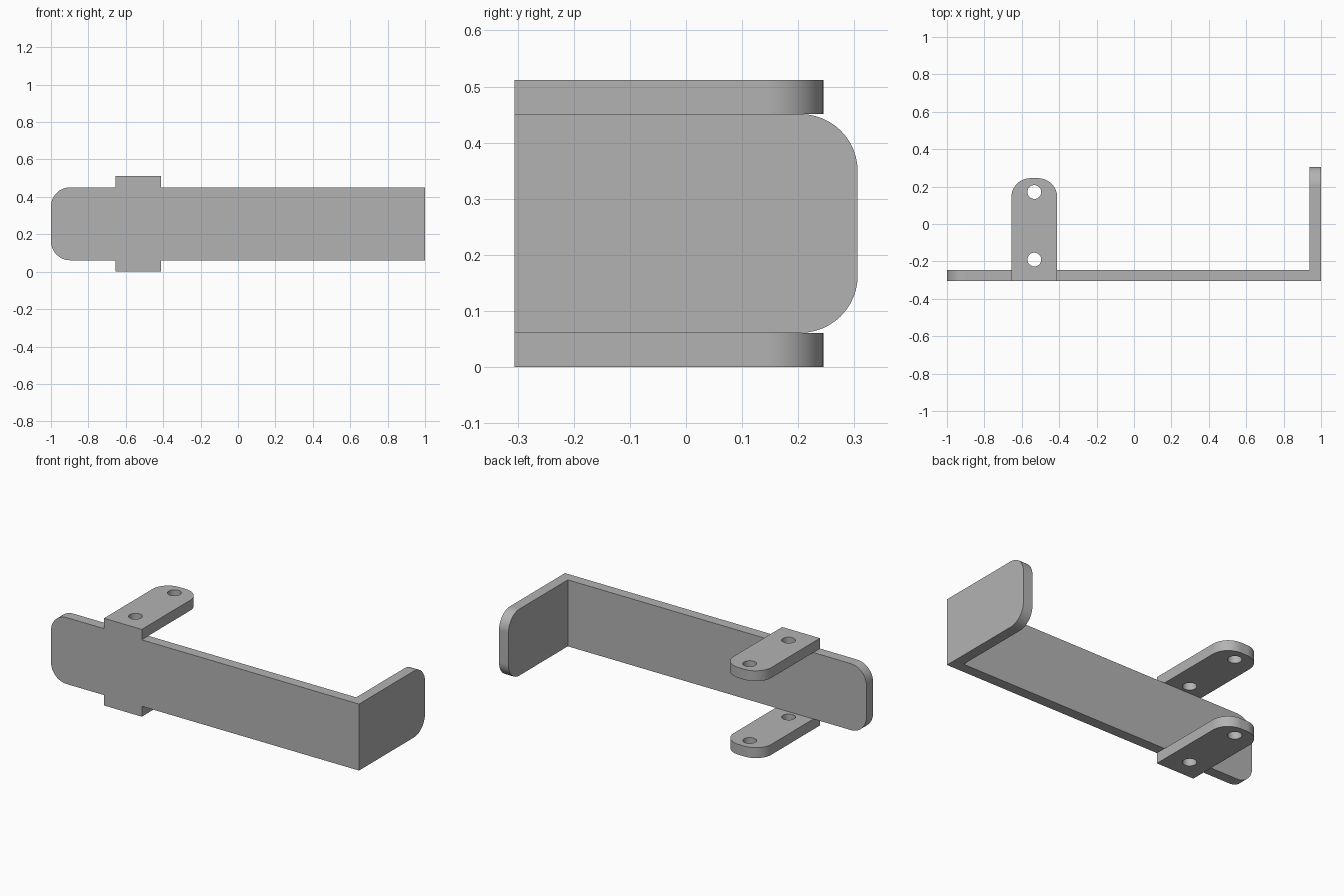
import bpy
import bmesh
from mathutils import Matrix, Vector

if "Cube" in bpy.data.objects:
    bpy.data.objects.remove(bpy.data.objects["Cube"], do_unlink=True)

FRONT, BACK = -0.306, 0.306
THICK = 0.061
RADIUS = 0.102
HEIGHT = 0.512
TAB_X, TAB_WIDTH, TAB_BACK = -0.533, 0.245, 0.245

grey = bpy.data.materials.new("plain grey")
grey.use_nodes = True
grey.diffuse_color = (0.45, 0.45, 0.45, 1)
grey.node_tree.nodes["Principled BSDF"].inputs["Base Color"].default_value = grey.diffuse_color


def new_object(name, bm):
    bmesh.ops.recalc_face_normals(bm, faces=bm.faces)
    mesh = bpy.data.meshes.new(name)
    bm.to_mesh(mesh)
    bm.free()
    mesh.materials.append(grey)
    obj = bpy.data.objects.new(name, mesh)
    bpy.context.collection.objects.link(obj)
    return obj


def activate(obj):
    bpy.ops.object.select_all(action='DESELECT')
    obj.select_set(True)
    bpy.context.view_layer.objects.active = obj


def finish(obj):
    """Smooth the rounded corners while the flat faces stay flat."""
    activate(obj)
    bpy.ops.object.shade_smooth_by_angle()
    mod = obj.modifiers.new("flat faces", 'WEIGHTED_NORMAL')
    mod.keep_sharp = True


def prism(outline, z0, z1, is_corner):
    """Extrude an outline upwards and round the edges picked by is_corner."""
    bm = bmesh.new()
    base = bm.faces.new([bm.verts.new((x, y, z0)) for x, y in outline])
    top = bmesh.ops.extrude_face_region(bm, geom=[base])["geom"]
    verts = [v for v in top if isinstance(v, bmesh.types.BMVert)]
    bmesh.ops.translate(bm, verts=verts, vec=(0, 0, z1 - z0))
    edges = [e for e in bm.edges if is_corner(e.verts[0].co, e.verts[1].co)]
    bmesh.ops.bevel(bm, geom=edges, offset=RADIUS, segments=12, profile=0.5,
                    affect='EDGES', clamp_overlap=False)
    return bm


# Folded strip: long front plate with a flange at its left end
def strip_corner(a, b):
    free_end = max(a.x, b.x) < -0.99
    flange_end = min(a.y, b.y) > BACK - 0.01
    return abs(a.z - b.z) < 0.001 and (free_end or flange_end)


strip = prism([(-1, FRONT), (1, FRONT), (1, BACK), (1 - THICK, BACK),
               (1 - THICK, FRONT + THICK), (-1, FRONT + THICK)],
              THICK, HEIGHT - THICK, strip_corner)
finish(new_object("folded_strip", strip))


# Two matching mounting tabs, each with a pair of screw holes
def tab_corner(a, b):
    return abs(a.z - b.z) > 0.01 and a.y > TAB_BACK - 0.01


for name, z in (("lower_tab", 0), ("upper_tab", HEIGHT - THICK)):
    x0, x1 = TAB_X - TAB_WIDTH / 2, TAB_X + TAB_WIDTH / 2
    tab = new_object(name, prism([(x0, FRONT), (x1, FRONT), (x1, TAB_BACK), (x0, TAB_BACK)],
                                 z, z + THICK, tab_corner))
    drill = bmesh.new()
    for y in (-0.19, 0.171):
        bmesh.ops.create_cone(drill, cap_ends=True, segments=32, radius1=0.037,
                              radius2=0.037, depth=THICK * 2,
                              matrix=Matrix.Translation(Vector((TAB_X, y, z + THICK / 2))))
    cutter = new_object("hole_cutter", drill)
    cutter.hide_render = True
    cut = tab.modifiers.new("holes", 'BOOLEAN')
    cut.operation = 'DIFFERENCE'
    cut.solver = 'EXACT'
    cut.object = cutter
    activate(tab)
    bpy.ops.object.modifier_apply(modifier=cut.name)
    bpy.data.objects.remove(cutter, do_unlink=True)
    finish(tab)
